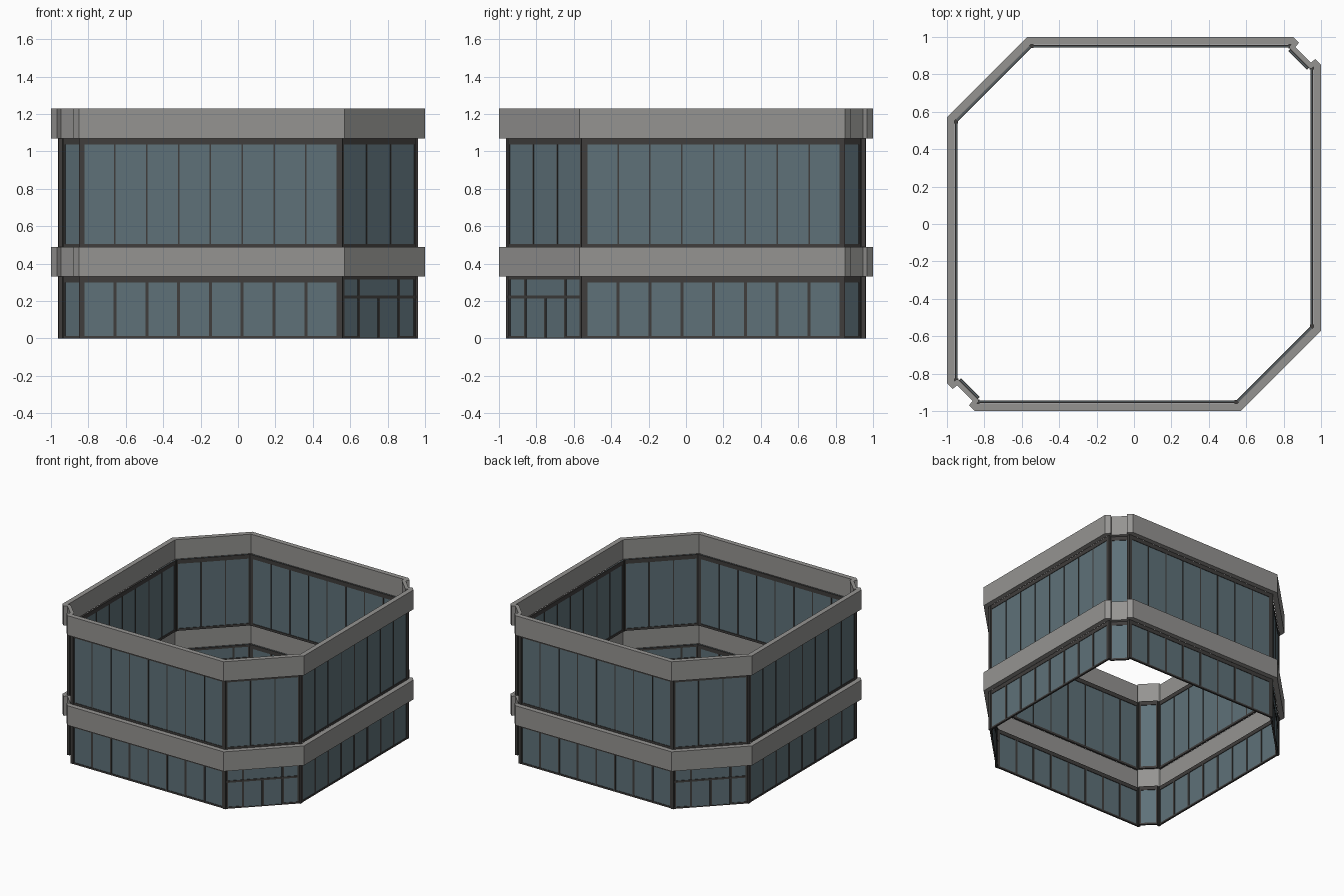
import bpy, bmesh
from mathutils import Vector

if "Cube" in bpy.data.objects:
    bpy.data.objects.remove(bpy.data.objects["Cube"])


def material(name, rgb):
    m = bpy.data.materials.new(name)
    m.diffuse_color = (*rgb, 1)
    m.use_nodes = True
    m.node_tree.nodes["Principled BSDF"].inputs["Base Color"].default_value = m.diffuse_color
    return m


STONE = material("grey_stone", (0.30, 0.295, 0.285))
GLASS = material("blue_grey_glass", (0.112, 0.165, 0.19))
FRAME = material("dark_frame", (0.05, 0.047, 0.045))


def finish(bm, name, mat):
    bmesh.ops.recalc_face_normals(bm, faces=bm.faces)
    me = bpy.data.meshes.new(name)
    bm.to_mesh(me)
    bm.free()
    me.materials.append(mat)
    ob = bpy.data.objects.new(name, me)
    bpy.context.collection.objects.link(ob)
    return ob


def loop_both(pts):
    """Half outline plus its half-turn copy."""
    return pts + [(-x, -y) for x, y in pts]


def band(name, z0, z1):
    """Closed ring with clipped corners and two stepped notches."""
    outer = loop_both([(-1, -.85), (-.968, -.882), (-.947, -.862), (-.862, -.947),
                       (-.882, -.968), (-.85, -1), (.57, -1), (1, -.57)])
    inner = loop_both([(-.96, -.84), (-.95, -.83), (-.937, -.833), (-.833, -.937),
                       (-.83, -.95), (-.84, -.96), (.553, -.96), (.96, -.553)])
    bm = bmesh.new()
    rings = [[bm.verts.new((x, y, z)) for x, y in p]
             for p, z in ((outer, z0), (outer, z1), (inner, z1), (inner, z0))]
    n = len(outer)
    for a, b in zip(rings, rings[1:] + rings[:1]):
        for i in range(n):
            j = (i + 1) % n
            bm.faces.new((a[i], a[j], b[j], b[i]))
    finish(bm, name, STONE)


class Wall:
    """Local system: u along the wall, d inward from its outer face."""

    def __init__(self, p, q):
        self.p = Vector((*p, 0))
        v = Vector((*q, 0)) - self.p
        self.len = v.length
        self.t = v.normalized()
        self.n = Vector((-self.t.y, self.t.x, 0))

    def box(self, bm, u0, u1, z0, z1, d0=0.0, d1=0.014):
        vs = [bm.verts.new(self.p + self.t * u + self.n * d + Vector((0, 0, z)))
              for z in (z0, z1) for u, d in ((u0, d0), (u1, d0), (u1, d1), (u0, d1))]
        for f in ((0, 1, 2, 3), (4, 5, 6, 7), (0, 1, 5, 4),
                  (1, 2, 6, 5), (2, 3, 7, 6), (3, 0, 4, 7)):
            bm.faces.new([vs[i] for i in f])


def glazing(name, w, z0, z1, panes, bar, sill, head):
    """Framed glass wall with evenly spaced mullions."""
    g = bmesh.new()
    w.box(g, .004, w.len - .004, z0 + .004, z1, .004, .009)
    finish(g, name + "_glass", GLASS)
    f = bmesh.new()
    w.box(f, 0, w.len, z0, z0 + sill)
    w.box(f, 0, w.len, z1 - head, z1)
    e = .014
    for u in (0, w.len - e):
        w.box(f, u, u + e, z0 + sill, z1 - head)
    step = (w.len - e) / panes
    for i in range(1, panes):
        c = e / 2 + i * step
        w.box(f, c - bar / 2, c + bar / 2, z0 + sill, z1 - head, .001, .013)
    finish(f, name + "_frame", FRAME)


def entrance(name, w, z1):
    """Double door with side lights and a transom."""
    g = bmesh.new()
    w.box(g, .004, w.len - .004, .004, z1, .004, .009)
    finish(g, name + "_glass", GLASS)
    f = bmesh.new()
    L, a, b = w.len, w.len * .23, w.len * .77
    w.box(f, 0, L, z1 - .018, z1)
    w.box(f, 0, L, .213, .229)
    for u0, u1 in ((0, a), (b, L)):
        w.box(f, u0, u1, 0, .014)
    w.box(f, a, b, 0, .006)
    for u in (.009, a, b, L - .009):
        w.box(f, u - .008, u + .008, .006, z1 - .018, .001, .013)
    w.box(f, L / 2 - .008, L / 2 + .008, .006, .213, .001, .013)
    finish(f, name + "_frame", FRAME)


# Two solid bands
band("lower_band", .33, .49)
band("roof_band", 1.07, 1.23)

# Glazed walls: half of the building, then its half-turn copy
LAYOUT = [("long_wall", (-.835, -.957), (.54, -.957), 8),
          ("entrance_wall", (.557, -.953), (.953, -.557), 3),
          ("side_wall", (.957, -.54), (.957, .835), 8),
          ("notch_wall", (-.935, -.835), (-.835, -.935), 1)]
POSTS = [(.548, -.951), (.951, -.548), (-.838, -.948), (-.948, -.838)]

for half, s in (("front", 1), ("back", -1)):
    for part, p, q, panes in LAYOUT:
        w = Wall((p[0] * s, p[1] * s), (q[0] * s, q[1] * s))
        name = half + "_" + part
        glazing(name + "_upper", w, .488, 1.072, panes, .008, .018, .034)
        if part == "entrance_wall":
            entrance(name + "_door", w, .332)
        else:
            glazing(name + "_lower", w, 0, .332, panes, .016, .014, .032)
    # Corner posts on both floors
    bm = bmesh.new()
    for x, y in POSTS:
        c = Wall((x * s - .011, y * s), (x * s + .011, y * s))
        for z0, z1 in ((0, .332), (.488, 1.072)):
            c.box(bm, 0, c.len, z0, z1, -.011, .011)
    finish(bm, half + "_corner_posts", FRAME)
